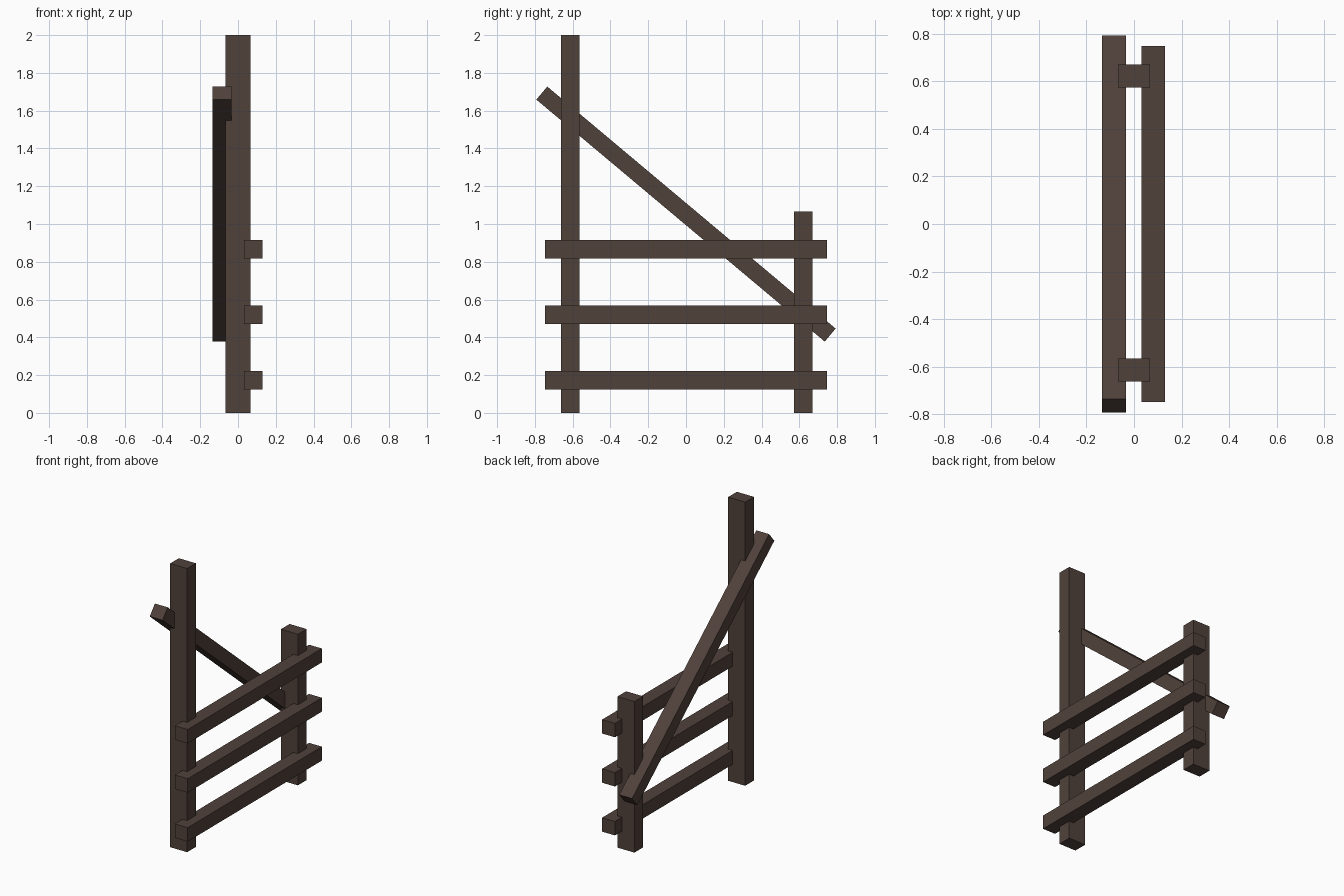
import bpy
from math import radians

if "Cube" in bpy.data.objects:
    bpy.data.objects.remove(bpy.data.objects["Cube"])

wood = bpy.data.materials.new("dark_wood")
wood.diffuse_color = (0.08, 0.053, 0.043, 1)
wood.use_nodes = True
wood.node_tree.nodes["Principled BSDF"].inputs["Base Color"].default_value = wood.diffuse_color


def beam(name, center, size, tilt=0):
    """Rectangular timber, tilted about x."""
    bpy.ops.mesh.primitive_cube_add(size=1, location=center,
                                    rotation=(radians(tilt), 0, 0))
    ob = bpy.context.object
    ob.name = name
    ob.scale = size
    bpy.ops.object.transform_apply(location=False, rotation=False, scale=True)
    ob.data.materials.append(wood)
    return ob


# Upright posts
for name, y, h in (("tall_post", -0.613, 2.0), ("short_post", 0.621, 1.065)):
    beam(name, (0, y, h / 2), (0.133, 0.097, h))

# Horizontal rails on the right face
for i, z in enumerate((0.174, 0.519, 0.866)):
    beam(f"rail_{i + 1}", (0.081, 0, z), (0.1, 1.495, 0.098))

# Diagonal brace on the left face
beam("diagonal_brace", (-0.084, 0, 1.0525), (0.1, 1.993, 0.09), tilt=-40)
